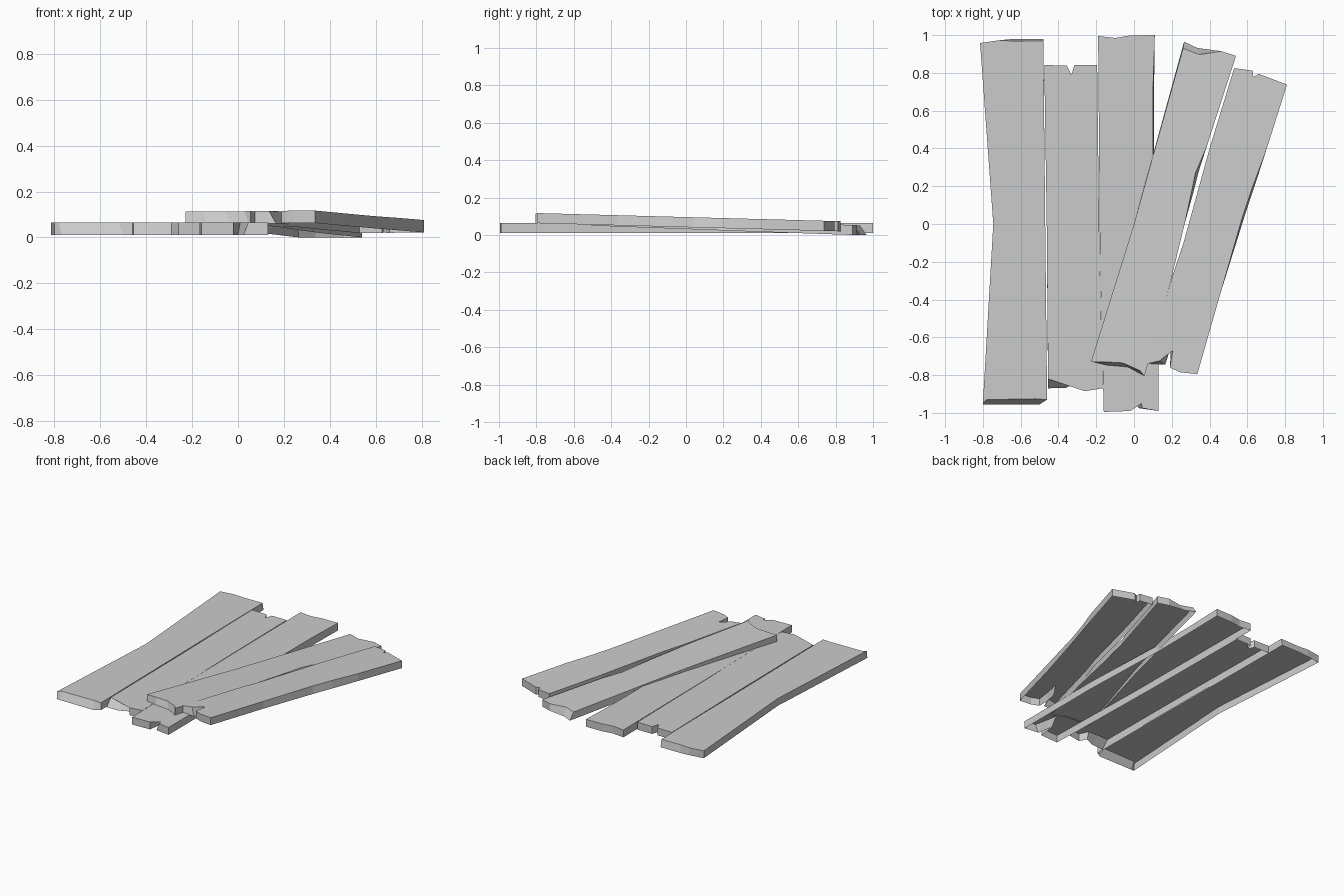
import bpy, bmesh


def plank(name, outline, z_front, z_back, thick=0.054):
    """Open-bottomed board. Outline runs anticlockwise as (x, y[, dx, dy]),
    dx/dy shifting the lower rim. Top height goes from y=-0.8 to y=0.8."""
    bm = bmesh.new()

    def height(y):
        return z_front + (z_back - z_front) * (y + 0.8) / 1.6

    top, low = [], []
    for p in outline:
        x, y = p[:2]
        dx, dy = p[2:] if len(p) == 4 else (0, 0)
        top.append(bm.verts.new((x, y, height(y))))
        low.append(bm.verts.new((x + dx, y + dy, max(0, height(y + dy) - thick))))
    face = bm.faces.new(top)
    n = len(top)
    for i in range(n):
        j = (i + 1) % n
        bm.faces.new((low[i], low[j], top[j], top[i]))
    bmesh.ops.triangulate(bm, faces=[face])
    mesh = bpy.data.meshes.new(name)
    bm.to_mesh(mesh)
    bm.free()
    obj = bpy.data.objects.new(name, mesh)
    bpy.context.collection.objects.link(obj)
    return obj


# Three boards lying flat
plank("left_plank", [
    (-0.80, -0.95, 0, -0.005), (-0.78, -0.93, 0.01, -0.025),
    (-0.52, -0.925, 0.02, -0.03), (-0.46, -0.93), (-0.47, 0.0),
    (-0.48, 0.97, 0, 0.01), (-0.64, 0.968, 0, 0.012),
    (-0.71, 0.973), (-0.815, 0.958), (-0.745, 0.0)], 0.065, 0.065)

plank("split_plank", [
    (-0.455, -0.82, 0, -0.05), (-0.37, -0.817, 0.01, -0.05),
    (-0.29, -0.82, 0, -0.015), (-0.26, -0.885), (-0.165, -0.87),
    (-0.185, 0.0), (-0.195, 0.842), (-0.315, 0.842), (-0.332, 0.79),
    (-0.355, 0.838), (-0.475, 0.842), (-0.462, 0.0)], 0.065, 0.065)

plank("middle_plank", [
    (-0.16, -0.995), (-0.02, -0.99), (0.01, -0.80, -0.01, -0.06),
    (0.04, -0.95, -0.02, -0.02), (0.045, -0.975, -0.02, 0),
    (0.13, -0.99), (0.13, -0.3), (0.10, 0.38, 0.005, 0),
    (0.10, 0.70, 0.006, 0), (0.11, 1.0), (-0.02, 0.998),
    (-0.10, 0.985), (-0.19, 0.995), (-0.18, -0.2)], 0.065, 0.065)

# Two boards resting at an angle, front ends raised on the flat ones
plank("crossing_plank", [
    (-0.228, -0.73), (-0.15, -0.73, 0.01, -0.02), (-0.06, -0.735, 0.03, -0.025),
    (0.03, -0.775, 0.015, -0.025), (0.055, -0.805),
    (0.19, -0.32), (0.268, 0.0), (0.305, 0.17, 0.01, 0),
    (0.325, 0.27, 0.015, 0), (0.385, 0.41), (0.54, 0.89),
    (0.46, 0.915), (0.345, 0.897, -0.01, 0.035), (0.26, 0.93, 0.005, 0.035),
    (0.0, 0.0)], 0.115, 0.056)

plank("right_plank", [
    (0.07, -0.74), (0.135, -0.725, 0.03, -0.02), (0.23, -0.545, -0.01, -0.03),
    (0.205, -0.67, -0.01, 0), (0.19, -0.76), (0.245, -0.785), (0.335, -0.795),
    (0.46, -0.36), (0.575, 0.04, 0.01, 0), (0.625, 0.19, 0.01, 0),
    (0.70, 0.39), (0.81, 0.738), (0.66, 0.795), (0.632, 0.778),
    (0.628, 0.812), (0.53, 0.825), (0.40, 0.40),
    (0.262, -0.10, 0.008, 0), (0.205, -0.27)], 0.117, 0.074)
